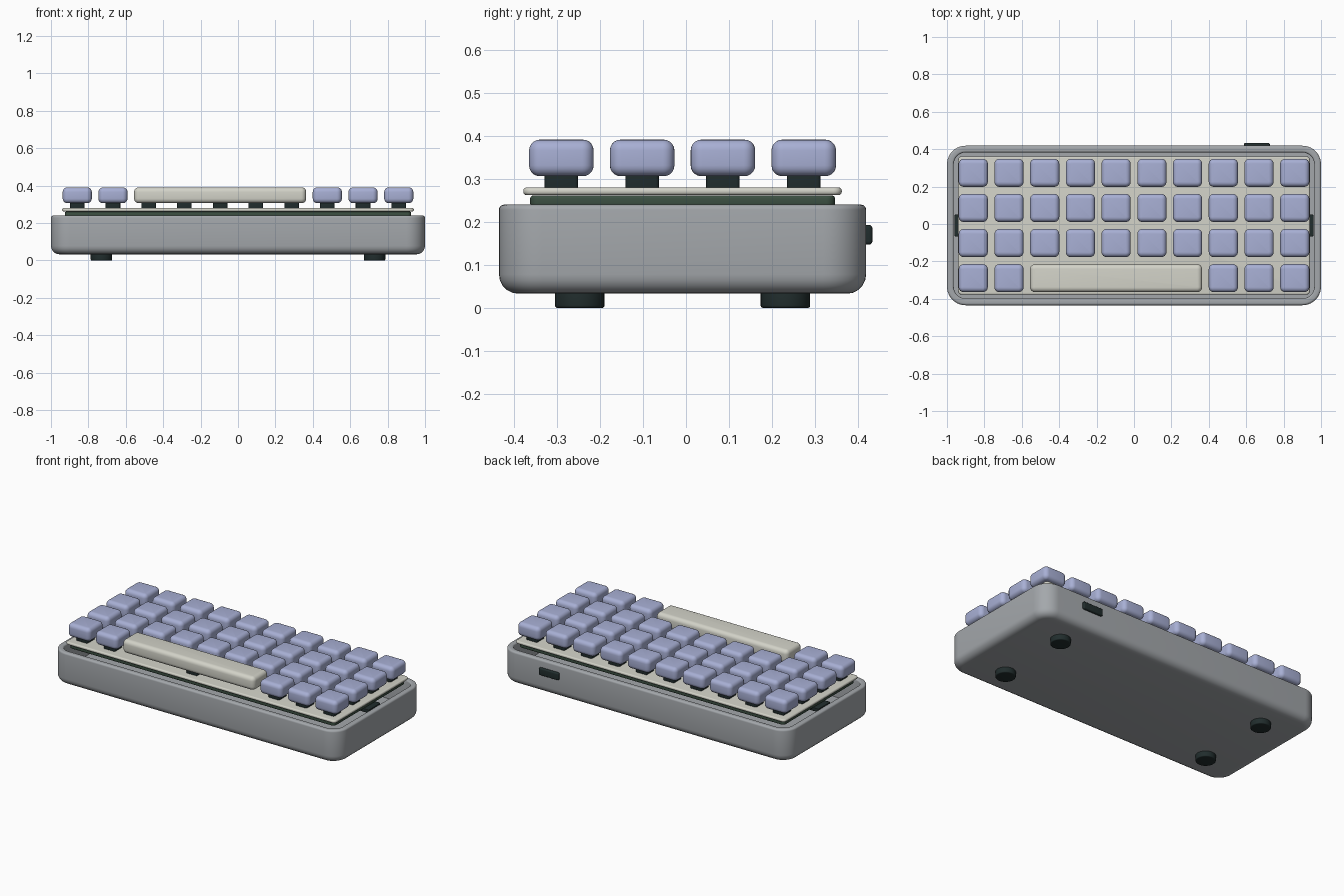
import bpy, bmesh, math

default = bpy.data.objects.get("Cube")
if default:
    bpy.data.objects.remove(default, do_unlink=True)


def material(name, rgb):
    m = bpy.data.materials.new(name)
    m.use_nodes = True
    colour = (*rgb, 1)
    m.diffuse_color = colour
    m.node_tree.nodes["Principled BSDF"].inputs["Base Color"].default_value = colour
    return m


grey = material("case grey", (0.37, 0.39, 0.41))
lavender = material("key lavender", (0.39, 0.43, 0.66))
cream = material("cream", (0.65, 0.65, 0.58))
green = material("board green", (0.045, 0.08, 0.055))
dark = material("dark rubber", (0.015, 0.026, 0.026))


def arc(radius, inset, z, start, end, steps=5):
    """Profile points (inset, height) around a rounded edge."""
    points = []
    for i in range(steps + 1):
        a = math.radians(start + (end - start) * i / steps)
        points.append((inset - radius * math.cos(a), z + radius * math.sin(a)))
    return points


def edge_profile(height, r):
    """Upright side with rounded bottom and top edges."""
    return arc(r, r, r, -90, 0) + arc(r, r, height - r, 0, 90)


def loft(name, width, depth, corner, profile, steps=6):
    """Rounded rectangle rings stacked along a profile, capped at both ends."""
    bm = bmesh.new()
    rings = []
    for inset, z in profile:
        hx, hy = width / 2 - inset, depth / 2 - inset
        r = max(corner - inset, 0.004)
        ring = []
        for k, (sx, sy) in enumerate([(1, 1), (-1, 1), (-1, -1), (1, -1)]):
            for i in range(steps + 1):
                a = math.pi / 2 * (k + i / steps)
                ring.append(bm.verts.new((sx * (hx - r) + r * math.cos(a),
                                          sy * (hy - r) + r * math.sin(a), z)))
        rings.append(ring)
    for lower, upper in zip(rings, rings[1:]):
        for i in range(len(lower)):
            j = (i + 1) % len(lower)
            bm.faces.new((lower[i], lower[j], upper[j], upper[i]))
    bm.faces.new(rings[0][::-1])
    bm.faces.new(rings[-1])
    bmesh.ops.remove_doubles(bm, verts=bm.verts, dist=0.00001)
    bmesh.ops.recalc_face_normals(bm, faces=bm.faces)
    mesh = bpy.data.meshes.new(name)
    bm.to_mesh(mesh)
    bm.free()
    return mesh


def place(name, mesh, mat, x, y, z):
    if not mesh.materials:
        mesh.materials.append(mat)
    ob = bpy.data.objects.new(name, mesh)
    bpy.context.collection.objects.link(ob)
    ob.location = (x, y, z)
    if mesh.users == 1:
        bpy.ops.object.select_all(action="DESELECT")
        ob.select_set(True)
        bpy.context.view_layer.objects.active = ob
        bpy.ops.object.shade_smooth_by_angle(angle=math.radians(40))
    return ob


def block(name, size, corner, r, mat, x, y, z):
    mesh = loft(name, size[0], size[1], corner, edge_profile(size[2], r))
    return place(name, mesh, mat, x, y, z)


MID = -0.008

# Open tray case with rounded bottom edge and rim
tray = (arc(0.045, 0.045, 0.078, -90, 0) + arc(0.012, 0.012, 0.228, 0, 90)
        + arc(0.01, 0.026, 0.23, 90, 180) + [(0.036, 0.09)])
place("case", loft("case", 2, 0.853, 0.1, tray, 10), grey, 0, MID, 0)

# Circuit board, switch plate and side mounting tabs
block("circuit_board", (1.85, 0.708, 0.025), 0.02, 0.007, green, 0, MID, 0.236)
block("switch_plate", (1.88, 0.74, 0.018), 0.02, 0.008, cream, 0, MID, 0.262)
for side in (-1, 1):
    block("mounting_tab", (0.07, 0.12, 0.022), 0.01, 0.004, dark,
          side * 0.925, MID, 0.216)

# Round feet
foot = loft("foot", 0.115, 0.115, 0.0575, edge_profile(0.04, 0.006), 8)
for x in (-0.73, 0.73):
    for y in (-0.239, 0.239):
        place("foot", foot, dark, x, y + MID, 0)

# Cable port on the back
block("cable_port", (0.138, 0.05, 0.046), 0.008, 0.008, dark, 0.657, 0.408, 0.147)

# Keys on switch stems, with the long bar in the front row
PITCH_X, PITCH_Y = 0.191, 0.1877
KEY_W, KEY_D, KEY_H = 0.156, 0.15, 0.085
key = loft("key", KEY_W, KEY_D, 0.027, edge_profile(KEY_H, 0.025))
stem = loft("switch_stem", 0.078, 0.078, 0.008, edge_profile(0.05, 0.006), 3)
for row in range(4):
    y = MID + (row - 1.5) * PITCH_Y
    for col in range(10):
        x = (col - 4.5) * PITCH_X
        in_bar = row == 0 and 2 <= col <= 6
        if not in_bar:
            place("key", key, lavender, x, y, 0.306)
        if not in_bar or col == 4:
            place("switch_stem", stem, dark, x, y, 0.274)
bar_width = 4 * PITCH_X + KEY_W
block("space_bar", (bar_width, KEY_D, KEY_H), 0.027, 0.025, cream,
      -0.5 * PITCH_X, MID - 1.5 * PITCH_Y, 0.306)
